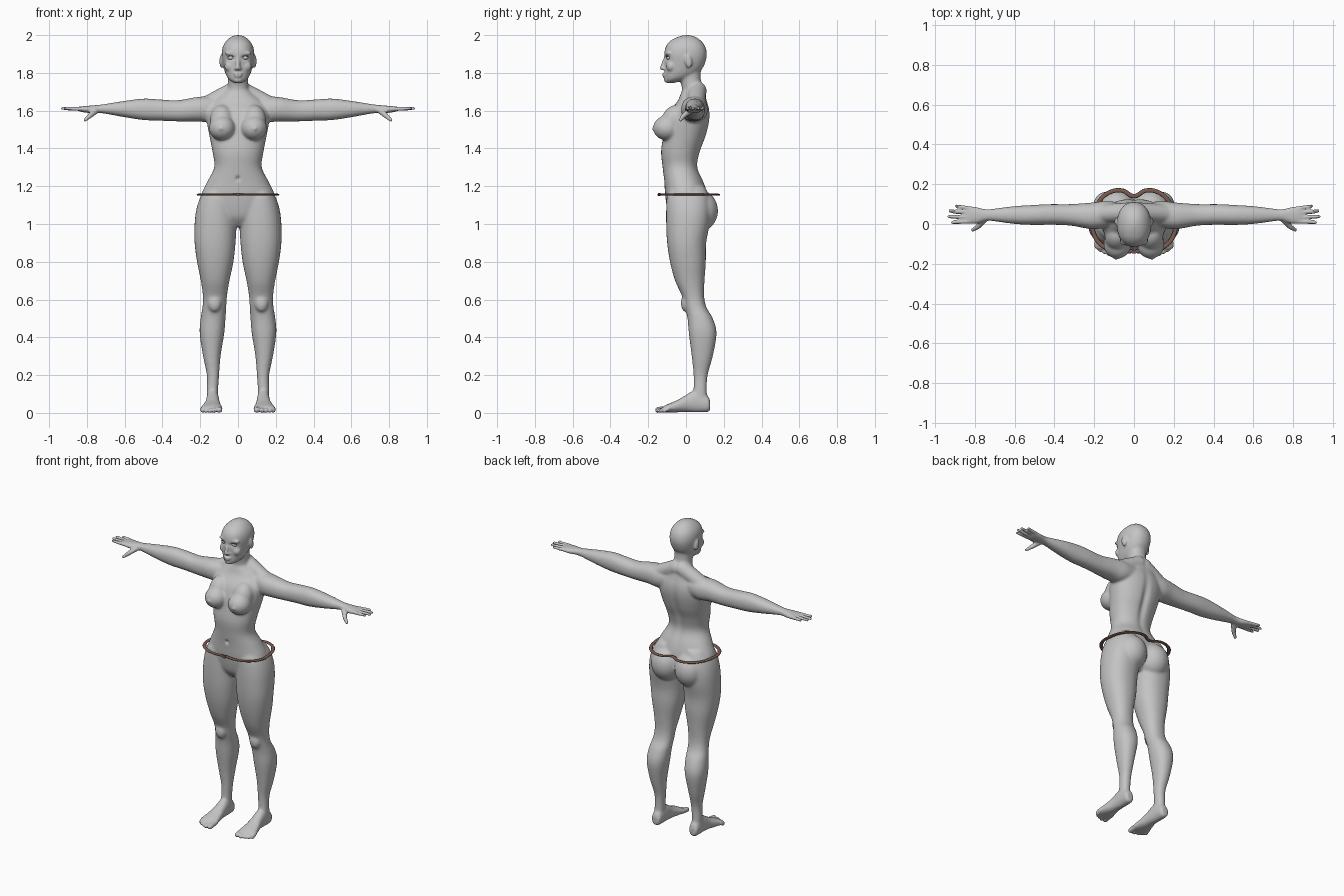
import bpy, bmesh, math
from mathutils import Vector, Matrix

cube = bpy.data.objects.get("Cube")
if cube:
    bpy.data.objects.remove(cube)


def material(name, rgb):
    mat = bpy.data.materials.new(name)
    mat.use_nodes = True
    mat.diffuse_color = (*rgb, 1)
    mat.node_tree.nodes["Principled BSDF"].inputs["Base Color"].default_value = (*rgb, 1)
    return mat


SKIN = material("matte grey", (0.55, 0.55, 0.55))
LEATHER = material("brown leather", (0.2, 0.11, 0.085))
DARK = material("dark grey", (0.12, 0.12, 0.12))


def add_object(name, bm, mat):
    mesh = bpy.data.meshes.new(name)
    bmesh.ops.recalc_face_normals(bm, faces=bm.faces)
    bm.to_mesh(mesh)
    bm.free()
    mesh.materials.append(mat)
    mesh.shade_smooth()
    obj = bpy.data.objects.new(name, mesh)
    bpy.context.collection.objects.link(obj)
    return obj


def spline(a, b, c, d, t):
    return b + (c - a) * t / 2 + (2 * a - 5 * b + 4 * c - d) * t * t / 2 \
        + (3 * b - a - 3 * c + d) * t ** 3 / 2


def loft(bm, axis, rows, sides=32, steps=4):
    """Skin rows of (position, a min, a max, b min, b max) along an axis."""
    rows = [Vector(r) for r in rows]
    padded = [rows[0]] + rows + [rows[-1]]
    fine = [spline(*padded[i:i + 4], s / steps)
            for i in range(len(rows) - 1) for s in range(steps)] + [rows[-1]]
    rings = []
    for pos, a0, a1, b0, b1 in fine:
        ring = []
        for k in range(sides):
            c, s = (f(math.tau * k / sides) for f in (math.cos, math.sin))
            a = (a0 + a1) / 2 + (a1 - a0) / 2 * math.copysign(abs(c) ** 0.9, c)
            b = (b0 + b1) / 2 + (b1 - b0) / 2 * math.copysign(abs(s) ** 0.9, s)
            ring.append(bm.verts.new({"x": (pos, a, b), "y": (a, pos, b),
                                      "z": (a, b, pos)}[axis]))
        rings.append(ring)
    for low, high in zip(rings, rings[1:]):
        for k in range(sides):
            n = (k + 1) % sides
            bm.faces.new((low[k], low[n], high[n], high[k]))
    bm.faces.new(rings[0])
    bm.faces.new(rings[-1])


def blob(bm, centre, radii, tilt=0.0):
    m = Matrix.Translation(centre) @ Matrix.Rotation(tilt, 4, "X") @ Matrix.Diagonal((*radii, 1))
    bmesh.ops.create_uvsphere(bm, u_segments=24, v_segments=16, radius=1, matrix=m)


def limb(bm, p, q, r0, r1):
    p, q = Vector(p), Vector(q)
    turn = (q - p).to_track_quat("Z", "Y").to_matrix().to_4x4()
    bmesh.ops.create_cone(bm, cap_ends=True, segments=16, radius1=r0, radius2=r1,
                          depth=(q - p).length, matrix=Matrix.Translation((p + q) / 2) @ turn)
    blob(bm, p, (r0, r0, r0))
    blob(bm, q, (r1, r1, r1))


def mirror(bm):
    copy = bmesh.ops.duplicate(bm, geom=bm.verts[:] + bm.edges[:] + bm.faces[:])["geom"]
    for v in copy:
        if isinstance(v, bmesh.types.BMVert):
            v.co.x *= -1


# One side of the body, mirrored before the centre parts are added
bm = bmesh.new()

# Leg
loft(bm, "z", [
    (.06, .105, .165, .035, .115), (.12, .105, .165, .04, .11), (.2, .1, .165, .04, .115),
    (.3, .092, .185, .03, .142), (.42, .073, .203, .015, .162), (.5, .066, .198, .008, .142),
    (.56, .062, .188, -.005, .108), (.62, .058, .186, -.022, .096),
    (.7, .045, .197, -.058, .098), (.8, .024, .217, -.085, .105),
    (.9, .013, .23, -.1, .107), (1, .008, .23, -.105, .125),
    (1.08, .01, .22, -.105, .13), (1.15, .02, .196, -.1, .12), (1.2, .04, .16, -.08, .1)])
blob(bm, (.124, -.005, .58), (.035, .022, .045))
blob(bm, (.085, .075, 1.07), (.095, .095, .108))

# Foot and toes
loft(bm, "y", [
    (.128, .12, .15, .02, .06), (.115, .105, .165, .005, .09), (.05, .1, .168, .003, .12),
    (0, .097, .172, .005, .095), (-.05, .09, .185, .003, .066),
    (-.1, .082, .197, .003, .045), (-.125, .086, .194, .004, .032)])
for i, (x, tip) in enumerate([(.099, .148), (.126, .15), (.149, .14), (.17, .13), (.188, .115)]):
    r = .016 if i == 0 else .0125 - i * .0005
    limb(bm, (x, -.09, .024), (x, -tip, r), r, r)

# Arm and palm
loft(bm, "x", [
    (.08, 0, .11, 1.56, 1.67), (.15, -.02, .115, 1.54, 1.675), (.22, -.025, .107, 1.543, 1.672),
    (.32, -.008, .1, 1.543, 1.655), (.42, -.004, .1, 1.547, 1.66), (.5, -.005, .096, 1.55, 1.664),
    (.6, 0, .09, 1.565, 1.652), (.7, .013, .078, 1.583, 1.636), (.745, .016, .074, 1.588, 1.63),
    (.79, .002, .084, 1.588, 1.626), (.83, .001, .09, 1.594, 1.623),
    (.845, .006, .086, 1.6, 1.62)])
limb(bm, (.02, .06, 1.705), (.19, .05, 1.62), .05, .045)

# Fingers and thumb
for base, tip, reach in [(.012, .008, .912), (.034, .037, .93), (.056, .066, .925), (.078, .09, .893)]:
    limb(bm, (.825, base, 1.609), (reach, tip, 1.612), .0115, .0085)
limb(bm, (.755, .02, 1.598), (.785, -.014, 1.572), .017, .013)
limb(bm, (.785, -.014, 1.572), (.81, -.03, 1.55), .013, .009)

# Breast
blob(bm, (.084, -.1, 1.508), (.07, .075, .066))
blob(bm, (.086, -.068, 1.55), (.062, .062, .085), -.45)
blob(bm, (.09, -.174, 1.505), (.009, .009, .009))

# Ear, brow, cheek and nostril
blob(bm, (.087, .012, 1.862), (.011, .02, .036), .2)
blob(bm, (.036, -.09, 1.904), (.034, .019, .011))
blob(bm, (.042, -.078, 1.835), (.03, .026, .03))
blob(bm, (.011, -.117, 1.822), (.009, .012, .008))
mirror(bm)

# Trunk
loft(bm, "z", [(z, -x, x, front, back) for z, x, front, back in [
    (.985, .04, -.05, .06), (1.03, .14, -.085, .1), (1.08, .18, -.1, .115),
    (1.15, .195, -.11, .115), (1.22, .165, -.115, .095), (1.3, .126, -.124, .062),
    (1.38, .135, -.132, .075), (1.46, .15, -.122, .105), (1.54, .165, -.108, .124),
    (1.6, .165, -.085, .125), (1.65, .13, -.045, .112), (1.69, .08, -.028, .1),
    (1.72, .05, -.015, .085)]])

# Neck
loft(bm, "z", [(1.62, -.08, .08, -.03, .11), (1.7, -.058, .058, -.02, .092),
               (1.77, -.053, .053, -.03, .078), (1.84, -.055, .055, -.03, .08)])

# Head
loft(bm, "z", [(z, -x, x, front, back) for z, x, front, back in [
    (1.747, .02, -.105, -.06), (1.765, .048, -.111, .0), (1.79, .064, -.112, .05),
    (1.82, .074, -.112, .085), (1.86, .082, -.112, .104), (1.9, .086, -.115, .111),
    (1.94, .08, -.106, .102), (1.97, .062, -.082, .08), (1.99, .038, -.045, .052),
    (2, .012, -.01, .02)]])

# Nose, lips and chin
limb(bm, (0, -.107, 1.885), (0, -.127, 1.826), .009, .0115)
blob(bm, (0, -.113, 1.794), (.023, .013, .007))
blob(bm, (0, -.112, 1.782), (.02, .013, .007))
blob(bm, (0, -.1, 1.763), (.024, .017, .016))

# Fuse the parts into one skin
body = add_object("body", bm, SKIN)
bpy.context.view_layer.objects.active = body
body.select_set(True)
remesh = body.modifiers.new("fuse", "REMESH")
remesh.mode = "VOXEL"
remesh.voxel_size = 0.006
bpy.ops.object.modifier_apply(modifier="fuse")

# Smooth the joins, keeping hands, toes and face crisp
group = body.vertex_groups.new(name="softness")
for v in body.data.vertices:
    x, y, z = v.co
    crisp = abs(x) > .74 or z < .06 or (z > 1.745 and (y < -.06 or abs(x) > .08))
    group.add([v.index], .12 if crisp else 1, "REPLACE")
soften = body.modifiers.new("soften", "SMOOTH")
soften.factor, soften.iterations, soften.vertex_group = .5, 18, "softness"
bpy.ops.object.modifier_apply(modifier="soften")

# Press in eye sockets, navel and the groove of the spine
DENTS = [((.037, -.11, 1.88), (.02, .04, .012), .012), ((0, -.12, 1.24), (.01, .03, .012), .012),
         ((0, .11, 1.42), (.022, .07, .16), -.014)]
for v in body.data.vertices:
    for centre, size, depth in DENTS:
        p = Vector((abs(v.co.x), v.co.y, v.co.z)) - Vector(centre)
        v.co.y += depth * math.exp(-sum((c / s) ** 2 for c, s in zip(p, size)))
body.data.materials.clear()
body.data.materials.append(SKIN)
body.data.shade_smooth()

# Eyeballs
bm = bmesh.new()
blob(bm, (.036, -.085, 1.88), (.019, .019, .013))
mirror(bm)
add_object("eyes", bm, SKIN)


def strip(name, points, thickness, mat, cyclic=False):
    curve = bpy.data.curves.new(name, "CURVE")
    curve.dimensions = "3D"
    curve.bevel_depth = thickness
    curve.bevel_resolution = 3
    line = curve.splines.new("BEZIER")
    line.bezier_points.add(len(points) - 1)
    for bp, co in zip(line.bezier_points, points):
        bp.co = co
        bp.handle_left_type = bp.handle_right_type = "AUTO"
    line.use_cyclic_u = cyclic
    curve.materials.append(mat)
    obj = bpy.data.objects.new(name, curve)
    bpy.context.collection.objects.link(obj)
    return obj


# Lashes
for side, label in ((1, "left"), (-1, "right")):
    strip(label + "_lash", [(side * x, y, z) for x, y, z in
          [(.019, -.1, 1.881), (.036, -.106, 1.891), (.056, -.094, 1.885)]], .0015, DARK)

# Belt following the hips, flattened in height
half = [(.07, -.14), (.15, -.115), (.202, -.05), (.205, .02), (.18, .105), (.125, .158), (.06, .168)]
outline = [(0, -.135)] + half + [(0, .14)] + [(-x, y) for x, y in reversed(half)]
belt = strip("belt", [(x, y, 0) for x, y in outline], .011, LEATHER, cyclic=True)
belt.location.z = 1.155
belt.scale.z = .5

# Buckle
bm = bmesh.new()
bmesh.ops.create_cube(bm, size=1, matrix=Matrix.Translation((0, -.142, 1.155))
                      @ Matrix.Diagonal((.018, .014, .016, 1)))
buckle = add_object("buckle", bm, LEATHER)
buckle.data.shade_flat()
